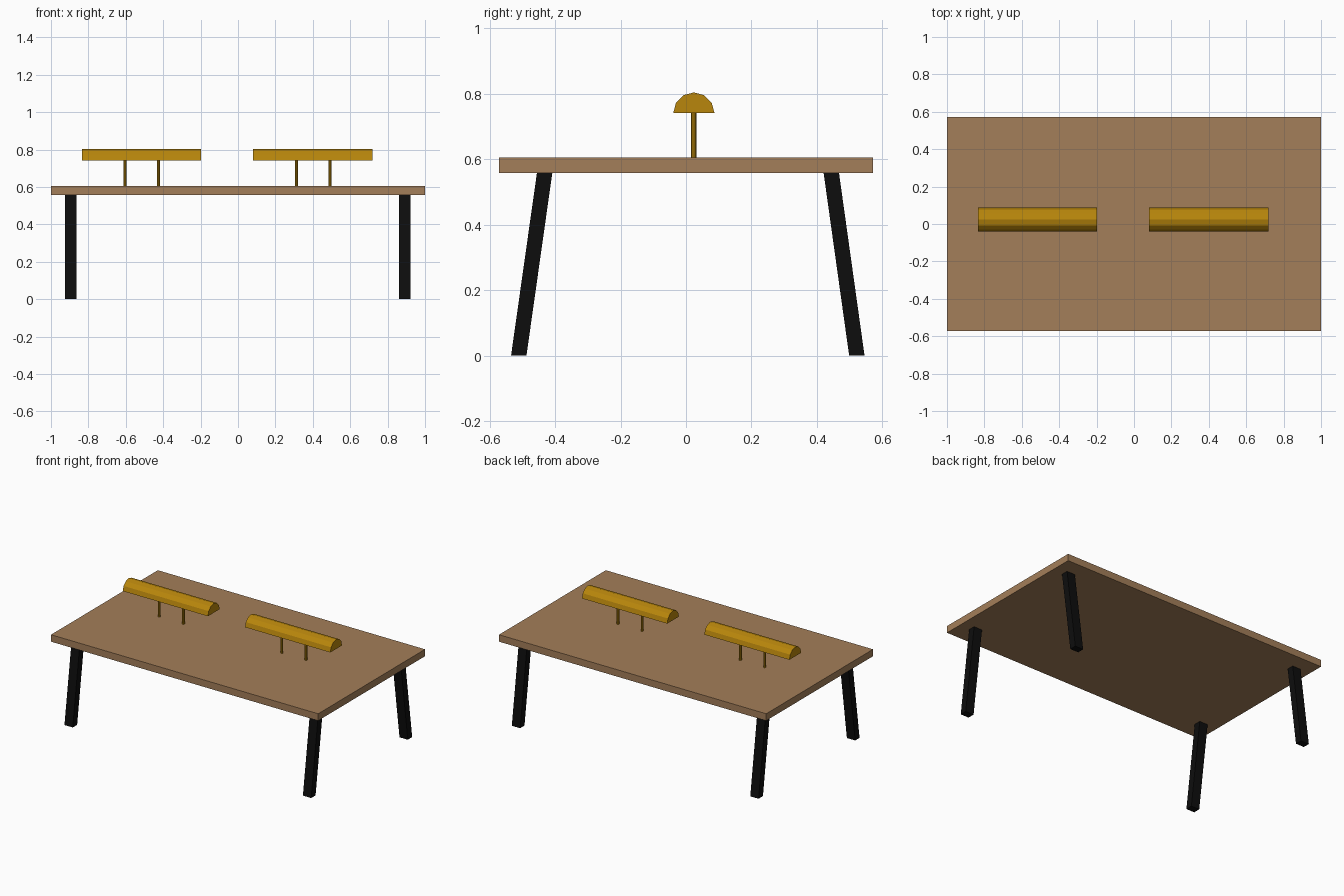
import bpy
import bmesh
from math import cos, sin, pi

cube = bpy.data.objects.get("Cube")
if cube:
    bpy.data.objects.remove(cube, do_unlink=True)


def material(name, rgb):
    m = bpy.data.materials.new(name)
    m.use_nodes = True
    m.diffuse_color = (*rgb, 1)
    m.node_tree.nodes["Principled BSDF"].inputs["Base Color"].default_value = (*rgb, 1)
    return m


wood = material("warm wood", (0.37, 0.21, 0.10))
gold = material("dark gold", (0.479, 0.238, 0.0035))
black = material("black", (0.004, 0.004, 0.004))


def loft(name, start, end, mat):
    """Closed solid between two matching outlines."""
    bm = bmesh.new()
    a = [bm.verts.new(p) for p in start]
    b = [bm.verts.new(p) for p in end]
    bm.faces.new(a)
    bm.faces.new(b)
    for i in range(len(a)):
        j = (i + 1) % len(a)
        bm.faces.new((a[i], a[j], b[j], b[i]))
    bmesh.ops.recalc_face_normals(bm, faces=bm.faces)
    mesh = bpy.data.meshes.new(name)
    bm.to_mesh(mesh)
    bm.free()
    mesh.materials.append(mat)
    obj = bpy.data.objects.new(name, mesh)
    bpy.context.collection.objects.link(obj)
    return obj


def rectangle(x, y, z, hx, hy):
    return [(x + sx * hx, y + sy * hy, z)
            for sx, sy in ((-1, -1), (1, -1), (1, 1), (-1, 1))]


# Table top
TOP, UNDER = 0.605, 0.558
loft("table_top", rectangle(0, 0, UNDER, 1, 0.571),
     rectangle(0, 0, TOP, 1, 0.571), wood)

# Legs, splayed to the front and back
for side, x in (("right", -0.894), ("left", 0.891)):
    for end, foot, head in (("front", -0.511, -0.432), ("back", 0.522, 0.444)):
        loft(f"{end}_{side}_leg", rectangle(x, foot, 0, 0.031, 0.0235),
             rectangle(x, head, UNDER, 0.031, 0.0235), black)

# Lamps: half-round shades on two thin posts each
LAMP_Y, SHADE_Z, RADIUS = 0.024, 0.741, 0.063
for side, x0, x1, posts in (("right", -0.835, -0.198, (-0.605, -0.425)),
                            ("left", 0.08, 0.718, (0.312, 0.492))):
    arc = [(LAMP_Y + RADIUS * cos(pi * i / 6), SHADE_Z + RADIUS * sin(pi * i / 6))
           for i in range(7)]
    loft(f"{side}_lamp_shade", [(x0, y, z) for y, z in arc],
         [(x1, y, z) for y, z in arc], gold)
    for number, x in enumerate(posts, 1):
        bpy.ops.mesh.primitive_cylinder_add(
            vertices=8, radius=0.008, depth=SHADE_Z - TOP,
            location=(x, LAMP_Y, (SHADE_Z + TOP) / 2))
        post = bpy.context.object
        post.name = f"{side}_lamp_post_{number}"
        post.data.materials.append(gold)
